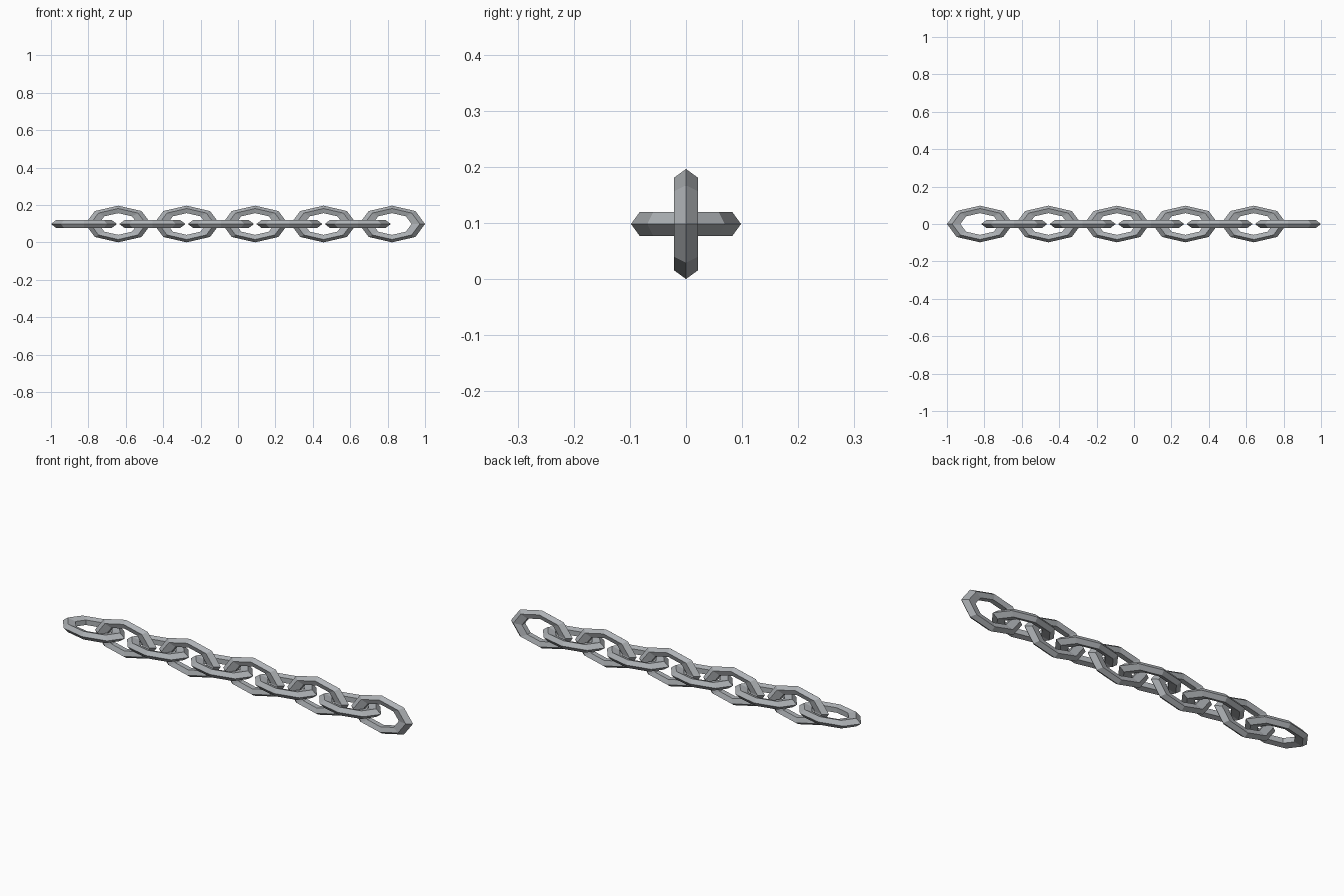
import bpy
import math

cube = bpy.data.objects.get("Cube")
if cube:
    bpy.data.objects.remove(cube, do_unlink=True)

LINKS = 10
HALF_LENGTH = 0.1765    # half the long axis of a link
HALF_WIDTH = 0.098      # half the short axis of a link
WIRE = 0.0221           # radius of the five-sided wire
PITCH = 2 * (1 - HALF_LENGTH) / (LINKS - 1)

# Grey steel
steel = bpy.data.materials.new("grey_steel")
steel.use_nodes = True
colour = (0.42, 0.44, 0.46, 1)
steel.diffuse_color = colour
steel.node_tree.nodes["Principled BSDF"].inputs["Base Color"].default_value = colour


def add_link(index):
    """Stretched octagonal ring with a pentagonal wire; every second one stands upright."""
    upright = index % 2 == 1
    bpy.ops.mesh.primitive_torus_add(
        major_segments=8, minor_segments=5,
        major_radius=HALF_WIDTH - WIRE, minor_radius=WIRE,
        location=(-1 + HALF_LENGTH + index * PITCH, 0, HALF_WIDTH),
        rotation=(math.pi / 2 if upright else 0, 0, 0))
    link = bpy.context.object
    link.name = f"{'upright' if upright else 'flat'}_link_{index + 1}"
    link.scale.x = HALF_LENGTH / HALF_WIDTH
    link.data.materials.append(steel)
    bpy.ops.object.shade_flat()


# Chain of interlocked links along x
for i in range(LINKS):
    add_link(i)
